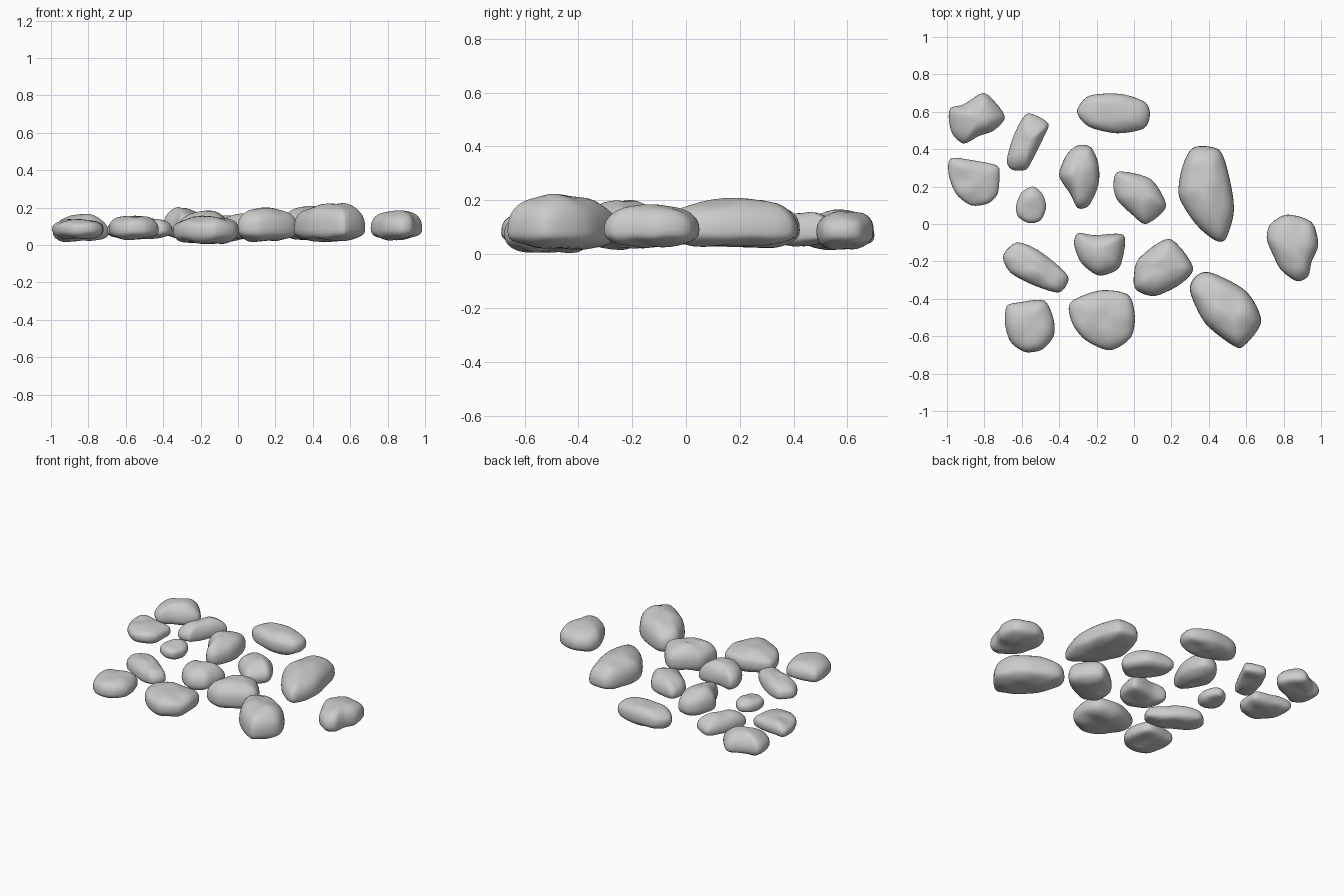
import bpy, bmesh, math
from mathutils import Vector, noise

SEG, RINGS = 48, 20


def outline(pts):
    """Closed smooth curve through a few outline points, evenly resampled."""
    p = [Vector(q) for q in pts]
    n, fine = len(p), []
    for i in range(n):
        a, b, c, d = p[i - 1], p[i], p[(i + 1) % n], p[(i + 2) % n]
        for k in range(12):
            t = k / 12
            m0, m1 = (c - a) * 0.42, (d - b) * 0.42
            fine.append(b * (2*t**3 - 3*t**2 + 1) + m0 * (t**3 - 2*t**2 + t)
                        + c * (3*t**2 - 2*t**3) + m1 * (t**3 - t**2))
    return [fine[int(i * len(fine) / SEG)] for i in range(SEG)]


def stone(name, pts, low, waist, high, peak, full=0.8):
    """Stone from a plan outline, three heights and the position of its peak.
    full below 1 gives a blunt dome, above 1 a more pointed one."""
    edge = outline(pts)
    peak = Vector(peak)
    mid = sum(edge, Vector((0, 0))) / SEG
    bm = bmesh.new()
    rings = []
    for j in range(1, RINGS):
        t = -math.pi / 2 + math.pi * j / RINGS
        s, c = math.sin(t), math.cos(t)
        e = full if s > 0 else 0.75
        r = c ** e
        z = waist + (high - waist) * s ** e if s > 0 else waist - (waist - low) * (-s) ** e
        centre = peak if s > 0 else mid
        ring = []
        for q in edge:
            xy = centre + (q - centre) * r
            # gentle dents, strongest away from the outline
            d = noise.noise(Vector((xy.x * 9, xy.y * 9, z * 4))) * 0.016 * abs(s)
            ring.append(bm.verts.new((xy.x, xy.y, z + d)))
        rings.append(ring)
    for a, b in zip(rings, rings[1:]):
        for i in range(SEG):
            k = (i + 1) % SEG
            bm.faces.new((a[i], a[k], b[k], b[i]))
    for ring, c, z in ((rings[0], mid, low), (rings[-1], peak, high)):
        v = bm.verts.new((c.x, c.y, z))
        for i in range(SEG):
            bm.faces.new((v, ring[i], ring[(i + 1) % SEG]))
    bmesh.ops.recalc_face_normals(bm, faces=bm.faces)
    for f in bm.faces:
        f.smooth = True
    me = bpy.data.meshes.new(name)
    bm.to_mesh(me)
    bm.free()
    bpy.context.collection.objects.link(bpy.data.objects.new(name, me))


# Left group
stone("stone_back_left", [(-.81, .70), (-.75, .66), (-.69, .57), (-.75, .50), (-.83, .47),
      (-.91, .43), (-.97, .48), (-.99, .56), (-.98, .62), (-.91, .64)],
      .02, .07, .165, (-.83, .56), 1.0)
stone("stone_left", [(-.98, .35), (-.86, .34), (-.73, .31), (-.72, .24), (-.73, .16),
      (-.78, .11), (-.87, .10), (-.95, .16), (-.99, .26)],
      .035, .085, .14, (-.85, .23))
stone("stone_wedge", [(-.57, .59), (-.46, .54), (-.48, .47), (-.55, .33), (-.58, .29),
      (-.65, .29), (-.68, .34), (-.64, .48)],
      .03, .075, .15, (-.57, .44), .95)
stone("stone_tiny", [(-.54, .20), (-.49, .16), (-.47, .09), (-.50, .02), (-.56, .005),
      (-.62, .04), (-.63, .10), (-.60, .17)],
      .04, .085, .13, (-.55, .10))
stone("stone_long_left", [(-.63, -.10), (-.53, -.13), (-.42, -.21), (-.35, -.29),
      (-.40, -.365), (-.53, -.33), (-.66, -.26), (-.70, -.17)],
      .03, .075, .145, (-.53, -.22))
stone("stone_front_left", [(-.48, -.41), (-.43, -.51), (-.43, -.60), (-.49, -.67),
      (-.58, -.685), (-.66, -.63), (-.69, -.53), (-.68, -.44), (-.62, -.42)],
      .03, .08, .155, (-.57, -.55))

# Middle group
stone("stone_back_oval", [(-.24, .685), (-.07, .695), (.06, .65), (.085, .58), (.05, .51),
      (-.09, .485), (-.24, .52), (-.305, .60)],
      .02, .085, .157, (-.11, .59))
stone("stone_tall", [(-.30, .42), (-.23, .41), (-.19, .32), (-.19, .21), (-.24, .10),
      (-.30, .085), (-.34, .16), (-.40, .26), (-.36, .37)],
      .03, .09, .195, (-.30, .26), .85)
stone("stone_angular", [(-.08, .28), (.09, .24), (.17, .11), (.14, .05), (.06, .00),
      (-.01, .05), (-.09, .13), (-.11, .21)],
      .03, .08, .165, (.05, .16), .95)
stone("stone_centre", [(-.30, -.05), (-.21, -.06), (-.055, -.06), (-.065, -.20),
      (-.10, -.25), (-.19, -.275), (-.28, -.21), (-.32, -.11)],
      .03, .085, .18, (-.19, -.14), .9)
stone("stone_front_round", [(-.18, -.355), (-.03, -.38), (.005, -.50), (-.02, -.61),
      (-.13, -.675), (-.26, -.62), (-.33, -.53), (-.34, -.42)],
      .005, .075, .15, (-.17, -.51), .75)
stone("stone_middle_right", [(.19, -.08), (.315, -.23), (.25, -.32), (.11, -.385),
      (.01, -.35), (0, -.27), (.03, -.18)],
      .02, .09, .195, (.16, -.22))

# Right group
stone("stone_large_back", [(.32, .41), (.45, .40), (.50, .29), (.535, .08), (.49, -.08),
      (.43, -.085), (.33, .00), (.24, .15), (.26, .31)],
      .03, .085, .205, (.37, .21), .85)
stone("stone_large_front", [(.41, -.26), (.60, -.36), (.68, -.52), (.59, -.65), (.53, -.65),
      (.38, -.53), (.30, -.36), (.33, -.28)],
      .02, .085, .22, (.53, -.49), .8)
stone("stone_far_right", [(.82, .05), (.95, .01), (.985, -.11), (.95, -.20), (.93, -.28),
      (.87, -.305), (.79, -.25), (.75, -.18), (.71, -.08), (.73, .00)],
      .03, .09, .185, (.86, -.11), .85)
